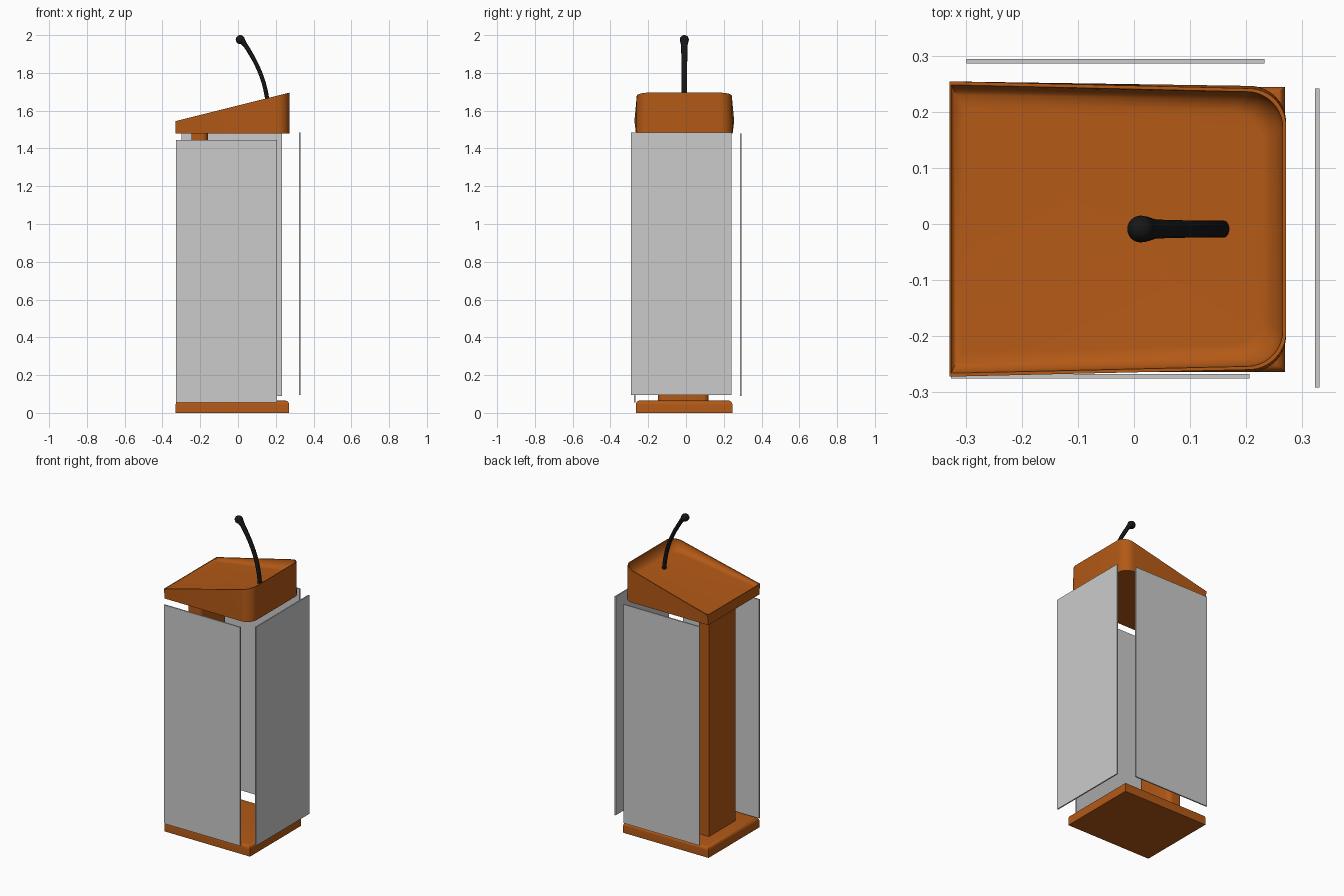
import bpy, bmesh, math

if "Cube" in bpy.data.objects:
    bpy.data.objects.remove(bpy.data.objects["Cube"])

YC = -0.009  # centre line of the base, column and desk


def material(name, color):
    m = bpy.data.materials.new(name)
    m.diffuse_color = (*color, 1)
    m.use_nodes = True
    m.node_tree.nodes["Principled BSDF"].inputs["Base Color"].default_value = m.diffuse_color
    return m


WOOD = material("wood", (0.45, 0.10, 0.008))
BLACK = material("black", (0.008, 0.008, 0.009))


def finish(name, bm, mat=None, smooth=True):
    bmesh.ops.recalc_face_normals(bm, faces=bm.faces)
    mesh = bpy.data.meshes.new(name)
    bm.to_mesh(mesh)
    bm.free()
    ob = bpy.data.objects.new(name, mesh)
    bpy.context.collection.objects.link(ob)
    if mat:
        mesh.materials.append(mat)
    if smooth:
        bpy.ops.object.select_all(action='DESELECT')
        ob.select_set(True)
        bpy.context.view_layer.objects.active = ob
        bpy.ops.object.shade_smooth_by_angle(angle=math.radians(35))
    return ob


def box(name, lo, hi, mat=None, radius=0, edge_test=None):
    """Box between two corners; edges passing edge_test(a, b) are rounded."""
    bm = bmesh.new()
    bmesh.ops.create_cube(bm, size=1)
    for v in bm.verts:
        v.co = [(a + b) / 2 + c * (b - a) for a, b, c in zip(lo, hi, v.co)]
    if radius:
        edges = [e for e in bm.edges if edge_test(e.verts[0].co, e.verts[1].co)]
        bmesh.ops.bevel(bm, geom=edges, offset=radius, segments=6,
                        profile=0.5, affect='EDGES')
    return finish(name, bm, mat, radius > 0)


# Base slab with rounded upper edges
box("base", (-0.33, -0.265, 0), (0.27, 0.245, 0.065), WOOD, 0.02,
    lambda a, b: min(a.z, b.z) > 0.06)

# Support column, rounded on the side facing the panels
box("column", (-0.245, -0.148, 0.06), (-0.16, 0.12, 1.485), WOOD, 0.03,
    lambda a, b: abs(a.z - b.z) > 1 and a.x > -0.2)

# Three thin cladding panels
box("front_panel", (-0.327, -0.276, 0.055), (0.207, -0.268, 1.445))
box("back_panel", (-0.30, 0.287, 0.09), (0.233, 0.295, 1.48))
box("side_panel", (0.324, -0.292, 0.095), (0.332, 0.242, 1.485))


# Sloping desk: stacked outlines from the underside over the rim into the dish
def outline(inset, half_left, half_right):
    x0, x1 = -0.33 + inset * 0.5, 0.272 - inset
    r = 0.065 - inset * 0.4

    def half(x):
        t = (x + 0.33) / 0.6
        return half_left + (half_right - half_left) * t - inset

    arc = [i * math.pi / 2 / 10 for i in range(11)]
    side = [(x0, half(x0))]
    for a in arc:
        x = x1 - r + r * math.sin(a)
        side.append((x, half(x) - r + r * math.cos(a)))
    return [(x, YC - y) for x, y in side] + [(x, YC + y) for x, y in reversed(side)]


def rim_z(x):
    return 1.545 + (x + 0.33) * 0.25


def dish_depth(x):
    return 0.012 + (x + 0.33) * 0.085


bm = bmesh.new()
rings = [[(x, y, 1.48) for x, y in outline(0, 0.256, 0.256)],
         [(x, y, rim_z(x)) for x, y in outline(0, 0.264, 0.250)]]
for i in range(9):
    a = i * math.pi / 2 / 8
    pts = outline(0.006 + 0.04 * (1 - math.cos(a)), 0.264, 0.250)
    rings.append([(x, y, rim_z(x) - dish_depth(x) * math.sin(a)) for x, y in pts])
rings = [[bm.verts.new(p) for p in ring] for ring in rings]
n = len(rings[0])
for lower, upper in zip(rings, rings[1:]):
    for i in range(n):
        j = (i + 1) % n
        bm.faces.new((lower[i], lower[j], upper[j], upper[i]))
bm.faces.new(rings[0])
bm.faces.new(rings[-1])
finish("desk_top", bm, WOOD)

# Curved microphone stem, wider in y than in x, thickening towards the head
stem = [(0.16, 1.61, 1), (0.153, 1.67, 1), (0.132, 1.76, 1), (0.10, 1.84, 1),
        (0.065, 1.905, 1.05), (0.04, 1.945, 1.1), (0.02, 1.972, 1.5)]
curve = bpy.data.curves.new("microphone_stem", 'CURVE')
curve.dimensions = '3D'
curve.bevel_depth = 0.011
curve.bevel_resolution = 4
curve.use_fill_caps = True
curve.resolution_u = 6
spline = curve.splines.new('BEZIER')
spline.bezier_points.add(len(stem) - 1)
for p, (x, z, r) in zip(spline.bezier_points, stem):
    p.co = (x, 0, z)
    p.radius = r
    p.handle_left_type = p.handle_right_type = 'AUTO'
curve.materials.append(BLACK)
stem_ob = bpy.data.objects.new("microphone_stem", curve)
stem_ob.location.y = YC
stem_ob.scale.y = 1.4
bpy.context.collection.objects.link(stem_ob)

# Microphone head
bm = bmesh.new()
bmesh.ops.create_uvsphere(bm, u_segments=24, v_segments=16, radius=0.024)
bmesh.ops.translate(bm, verts=bm.verts, vec=(0.012, YC, 1.976))
finish("microphone_head", bm, BLACK)
